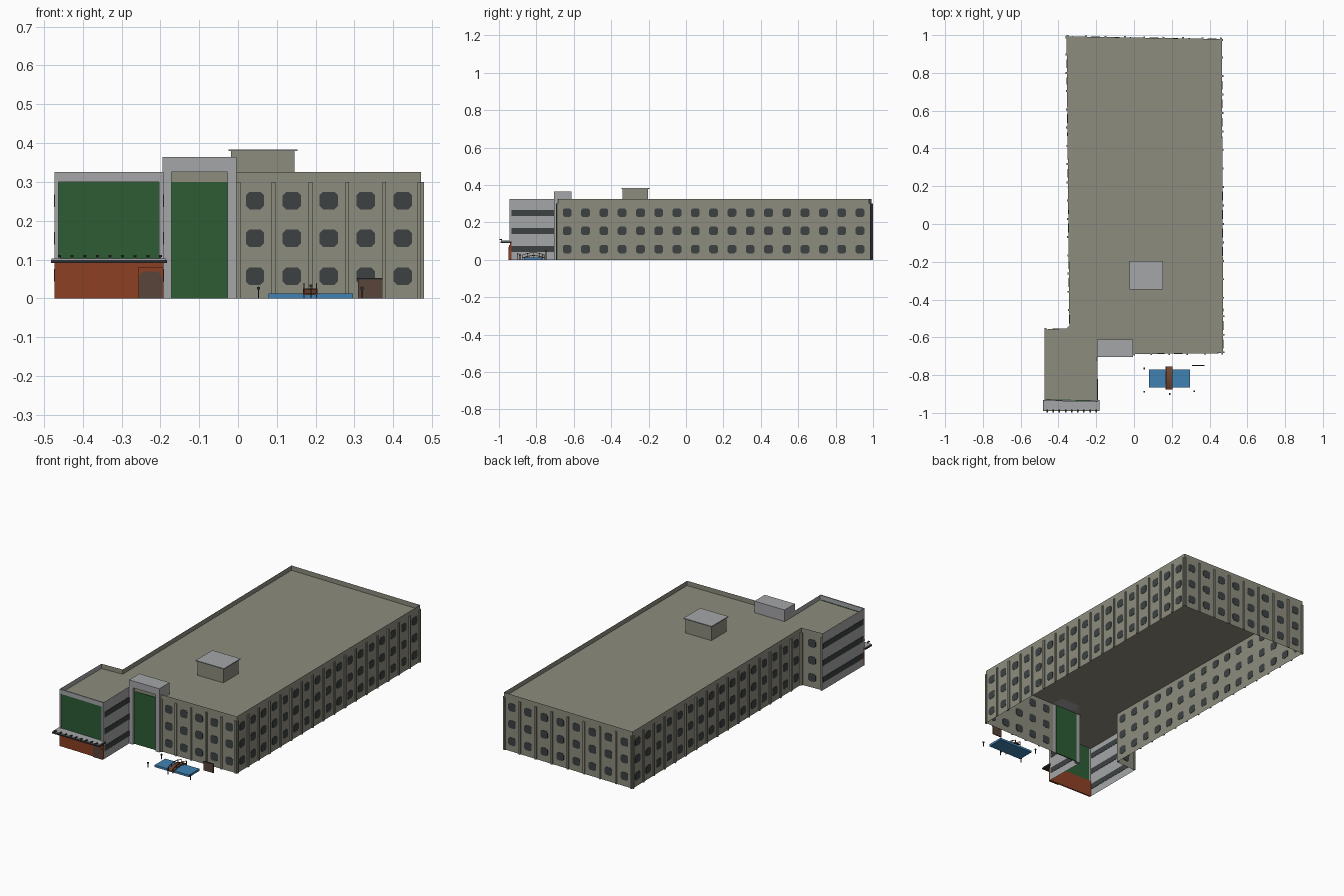
import bpy, bmesh, math
from mathutils import Vector

if "Cube" in bpy.data.objects:
    bpy.data.objects.remove(bpy.data.objects["Cube"])


def material(name, rgb):
    m = bpy.data.materials.new(name)
    m.diffuse_color = (*rgb, 1)
    m.use_nodes = True
    m.node_tree.nodes["Principled BSDF"].inputs["Base Color"].default_value = m.diffuse_color
    return m


OLIVE = material("olive stone", (0.266, 0.262, 0.209))
GREY = material("light grey", (0.376, 0.381, 0.392))
GLASS = material("dark glass", (0.045, 0.053, 0.053))
GREEN = material("green panel", (0.026, 0.107, 0.034))
BRICK = material("brick", (0.262, 0.051, 0.017))
BROWN = material("door brown", (0.098, 0.058, 0.042))
WOOD = material("bridge wood", (0.16, 0.06, 0.032))
BLUE = material("water blue", (0.051, 0.223, 0.456))
DARK = material("dark metal", (0.03, 0.03, 0.032))

parts = {}


def part(name, mat):
    """One bmesh per named part; repeats are added to the same one."""
    return parts.setdefault(name, (bmesh.new(), mat))[0]


def prism(name, mat, pts, p, t, d0, d1):
    """Extrude a (along, z) profile from depth d0 to d1 outward of a wall."""
    bm = part(name, mat)
    t = Vector((t[0], t[1], 0)).normalized()
    n = Vector((t.y, -t.x, 0))
    o = Vector((p[0], p[1], 0))
    rings = [[bm.verts.new(o + t * u + n * d + Vector((0, 0, z))) for u, z in pts]
             for d in (d0, d1)]
    bm.faces.new(rings[0][::-1])
    bm.faces.new(rings[1])
    k = len(pts)
    for i in range(k):
        j = (i + 1) % k
        bm.faces.new((rings[0][i], rings[0][j], rings[1][j], rings[1][i]))


def rect(u0, u1, z0, z1):
    return [(u0, z0), (u1, z0), (u1, z1), (u0, z1)]


def box(name, mat, x0, x1, y0, y1, z0, z1):
    prism(name, mat, rect(x0, x1, z0, z1), (0, 0), (1, 0), -y1, -y0)


def wall(name, mat, p, q, z0, z1):
    """Single-surface wall, the shell is open underneath."""
    bm = part(name, mat)
    vs = [bm.verts.new((x, y, z)) for (x, y), z in
          ((p, z0), (q, z0), (q, z1), (p, z1))]
    bm.faces.new(vs)


# building outline, counter-clockwise from the entrance
TOP, ROOF = 0.325, 0.298
D, C, B, A = (-0.004, -0.688), (0.472, -0.684), (0.465, 0.979), (-0.357, 0.993)
I, H, G, F = (-0.342, -0.552), (-0.473, -0.558), (-0.473, -0.929), (-0.192, -0.936)
E = (-0.195, -0.690)

# octagonal windows
W, HH, CH = 0.0235, 0.0225, 0.009
WINDOW = [(W - CH, -HH), (W, CH - HH), (W, HH - CH), (W - CH, HH),
          (CH - W, HH), (-W, HH - CH), (-W, CH - HH), (CH - W, -HH)]


def window_wall(p, q, bays, side):
    wall("main_wall_" + side, OLIVE, p, q, 0, TOP)
    d = Vector(q) - Vector(p)
    step = d.length / bays
    for i in range(bays):
        for z in (0.057, 0.155, 0.252):
            prism("windows_" + side, GLASS,
                  [(u + (i + 0.5) * step, v + z) for u, v in WINDOW],
                  p, d, -0.0015, 0.0015)
    for i in range(bays + 1):
        u = min(max(i * step, 0.005), d.length - 0.005)
        prism("pilasters_" + side, OLIVE, rect(u - 0.005, u + 0.005, 0, 0.3),
              p, d, 0, 0.007)


window_wall(D, C, 5, "front")
window_wall(C, B, 17, "right")
window_wall(B, A, 8, "back")
window_wall(A, I, 16, "left")
window_wall(I, H, 1, "wing_back")

# wing side walls with ribbon windows
for p, q, side in ((H, G, "left"), (F, E, "right")):
    wall("wing_wall_" + side, GREY, p, q, 0, TOP)
    d = Vector(q) - Vector(p)
    for z in (0.059, 0.155, 0.251):
        prism("ribbon_windows_" + side, GLASS,
              rect(0.004, d.length - 0.004, z - 0.016, z + 0.016),
              p, d, -0.0015, 0.0015)

# wing front: green panel in a light frame, brick base
wall("wing_wall_front", GREY, G, F, 0, TOP)
d = Vector(F) - Vector(G)
L = d.length
prism("wing_green_panel", GREEN, rect(0.011, L - 0.011, 0.095, 0.3), G, d, -0.002, 0.002)
prism("wing_brick_base", BRICK, rect(0, L, 0, 0.096), G, d, -0.002, 0.006)
for r in (rect(0, 0.011, 0.096, TOP), rect(L - 0.011, L, 0.096, TOP),
          rect(0.011, L - 0.011, 0.3, TOP)):
    prism("wing_frame", GREY, r, G, d, 0, 0.007)

# arched door with brick surround
prism("door_surround", BRICK, rect(L - 0.066, L, 0, 0.079), G, d, 0.006, 0.010)
prism("arched_door", BROWN, [(L - 0.063, 0), (L - 0.004, 0), (L - 0.004, 0.056),
      (L - 0.014, 0.069), (L - 0.053, 0.069), (L - 0.063, 0.056)], G, d, 0.010, 0.012)

# canopy with dark edge and lamps
box("canopy_top", GREY, -0.480, -0.185, -0.988, -0.932, 0.098, 0.103)
box("canopy_edge", DARK, -0.482, -0.183, -0.991, -0.932, 0.091, 0.0985)
for i in range(9):
    x = -0.46 + i * 0.0325
    box("canopy_lamp_stems", DARK, x - 0.002, x + 0.002, -0.987, -0.983, 0.103, 0.108)
    box("canopy_lamps", DARK, x - 0.004, x + 0.004, -0.998, -0.983, 0.106, 0.111)

# entrance tower: green recess, side posts and overhanging head
wall("tower_back_wall", OLIVE, E, D, 0, TOP)
box("tower_green_panel", GREEN, -0.171, -0.027, -0.692, -0.686, 0, 0.3)
for x0, x1 in ((-0.195, -0.171), (-0.027, -0.004)):
    box("tower_posts", GREY, x0, x1, -0.705, -0.688, 0, TOP)
box("tower_head", GREY, -0.195, -0.004, -0.705, -0.612, TOP, 0.364)
box("tower_head_base", GREY, -0.195, -0.004, -0.686, -0.612, ROOF, TOP)

# flat roof below the parapet
bm = part("roof", OLIVE)
bm.faces.new([bm.verts.new((x, y, ROOF)) for x, y in (D, C, B, A, I, H, G, F, E)])

# rooftop plant room
box("plant_room", OLIVE, -0.018, 0.145, -0.340, -0.203, ROOF, 0.379)
box("plant_room_cap", GREY, -0.025, 0.153, -0.346, -0.196, 0.379, 0.384)

# pool with arched bridge
box("pool", BLUE, 0.079, 0.296, -0.865, -0.770, 0, 0.012)
arch = [(-0.875 + 0.12 * i / 8, 0.008 + 0.013 * math.sin(math.pi * i / 8)) for i in range(9)]


def arched(z0, z1):
    return [(y, z + z0) for y, z in arch] + [(y, z + z1) for y, z in arch[::-1]]


prism("bridge_deck", WOOD, arched(0, 0.004), (0, 0), (0, 1), 0.168, 0.205)
for x in (0.169, 0.201):
    prism("bridge_rails", WOOD, arched(0.016, 0.019), (0, 0), (0, 1), x, x + 0.003)
    for y, z in arch[::2]:
        box("bridge_posts", WOOD, x, x + 0.003, y - 0.0015, y + 0.0015, 0, z + 0.018)

# lamp posts around the pool
for x, y, h in ((0.053, -0.765, 0.03), (0.053, -0.888, 0.03),
                (0.188, -0.900, 0.036), (0.320, -0.886, 0.03)):
    box("lamp_posts", DARK, x - 0.0015, x + 0.0015, y - 0.0015, y + 0.0015, 0, h)
    box("lamp_heads", DARK, x - 0.004, x + 0.004, y - 0.004, y + 0.004, h - 0.007, h - 0.001)

# free-standing brown panel
box("standing_panel", BROWN, 0.309, 0.370, -0.752, -0.747, 0, 0.05)
box("standing_panel_trim", DARK, 0.307, 0.372, -0.753, -0.746, 0.048, 0.052)

for name, (bm, mat) in parts.items():
    if any(len(e.link_faces) == 2 for e in bm.edges):
        bmesh.ops.recalc_face_normals(bm, faces=bm.faces)
    me = bpy.data.meshes.new(name)
    bm.to_mesh(me)
    bm.free()
    me.materials.append(mat)
    bpy.context.collection.objects.link(bpy.data.objects.new(name, me))
